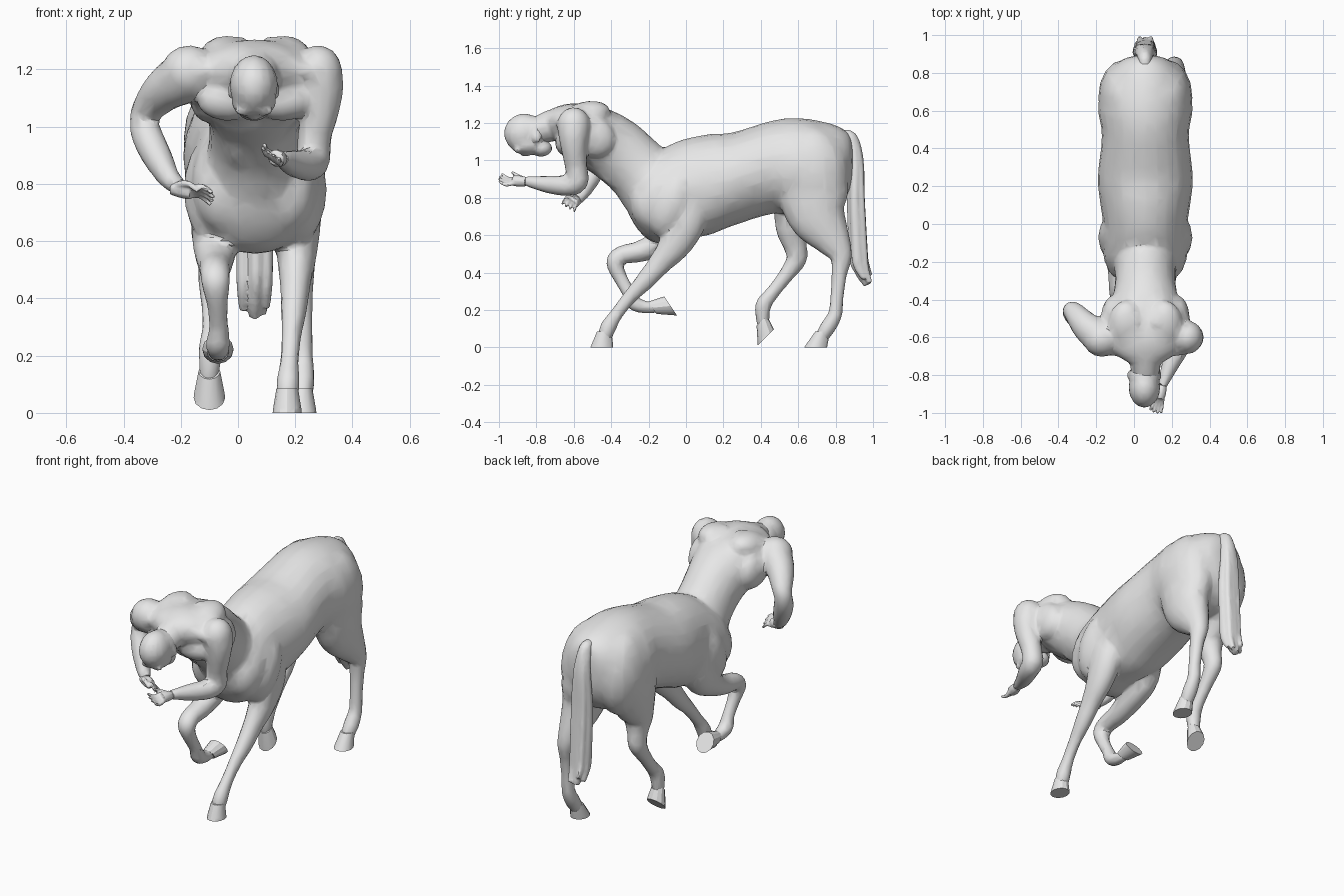
import bpy, bmesh, math
from mathutils import Vector, Matrix

cube = bpy.data.objects.get("Cube")
if cube:
    bpy.data.objects.remove(cube)

stone = bpy.data.materials.new("stone grey")
stone.use_nodes = True
GREY = (0.8, 0.8, 0.8, 1)
stone.diffuse_color = GREY
stone.node_tree.nodes["Principled BSDF"].inputs["Base Color"].default_value = GREY
MID = 0.06  # centre plane of the body


def smooth_path(pts, steps):
    """Catmull-Rom through (x, y, z, radius_a, radius_b) points."""
    out = []
    for i in range(len(pts) - 1):
        a, b = pts[max(i - 1, 0)], pts[i]
        c, d = pts[i + 1], pts[min(i + 2, len(pts) - 1)]
        for s in range(steps):
            t = s / steps
            out.append([0.5 * (2 * q + (r - p) * t + (2 * p - 5 * q + 4 * r - w) * t * t
                               + (3 * q - p - 3 * r + w) * t ** 3)
                        for p, q, r, w in zip(a, b, c, d)])
    return out + [list(pts[-1])]


def loft(bm, pts, sides=16, steps=4, axis=None):
    """Closed tube of elliptical rings; radius_a lies along x where possible."""
    pts = [p if len(p) == 5 else (*p, p[3]) for p in pts]
    path = smooth_path(pts, steps)
    rings = []
    for i, p in enumerate(path):
        nxt, prv = path[min(i + 1, len(path) - 1)], path[max(i - 1, 0)]
        t = Vector(axis) if axis else Vector(nxt[:3]) - Vector(prv[:3])
        t.normalize()
        ref = Vector((1, 0, 0)) if abs(t.x) < 0.9 else Vector((0, 1, 0))
        a = (ref - t * ref.dot(t)).normalized()
        b = t.cross(a)
        rings.append([bm.verts.new(Vector(p[:3]) + a * max(p[3], .002) * math.cos(u)
                                   + b * max(p[4], .002) * math.sin(u))
                      for u in (2 * math.pi * k / sides for k in range(sides))])
    for r, s in zip(rings, rings[1:]):
        for k in range(sides):
            n = (k + 1) % sides
            bm.faces.new((r[k], r[n], s[n], s[k]))
    bm.faces.new(rings[0][::-1])
    bm.faces.new(rings[-1])


def ball(bm, loc, size, pitch=0, roll=0):
    m = (Matrix.Translation(loc) @ Matrix.Rotation(roll, 4, 'Y')
         @ Matrix.Rotation(pitch, 4, 'X') @ Matrix.Diagonal((*size, 1)))
    bmesh.ops.create_uvsphere(bm, u_segments=16, v_segments=10, radius=1, matrix=m)


def pair(bm, dx, y, z, size, pitch=0, roll=0):
    for s in (-1, 1):
        ball(bm, (MID + s * dx, y, z), size, pitch, roll * s)


def finish(bm, name, voxel=0, ratio=1.0, relax=3):
    """Make the object; a voxel size fuses overlapping pieces into one skin."""
    bmesh.ops.recalc_face_normals(bm, faces=bm.faces[:])
    me = bpy.data.meshes.new(name)
    bm.to_mesh(me)
    bm.free()
    ob = bpy.data.objects.new(name, me)
    bpy.context.collection.objects.link(ob)
    if voxel:
        mod = ob.modifiers.new("fuse", 'REMESH')
        mod.mode, mod.voxel_size = 'VOXEL', voxel
        mod = ob.modifiers.new("relax", 'SMOOTH')
        mod.factor, mod.iterations = 0.5, relax
        mod = ob.modifiers.new("facet", 'DECIMATE')
        mod.ratio = ratio
        deps = bpy.context.evaluated_depsgraph_get()
        ob.data = bpy.data.meshes.new_from_object(ob.evaluated_get(deps))
        ob.modifiers.clear()
    ob.data.materials.clear()
    ob.data.materials.append(stone)
    bpy.ops.object.select_all(action='DESELECT')
    ob.select_set(True)
    bpy.context.view_layer.objects.active = ob
    bpy.ops.object.shade_smooth_by_angle(angle=math.radians(30))


body = bmesh.new()

# Horse barrel, rump to breast
loft(body, [(MID, *p) for p in (
    (.89, 1.0, .06, .09), (.865, .985, .13, .165), (.78, .96, .21, .235), (.62, .96, .25, .265),
    (.47, .965, .23, .25), (.25, .9, .252, .25), (.12, .87, .24, .27), (-.02, .845, .22, .265),
    (-.12, .81, .222, .255), (-.2, .79, .215, .215), (-.265, .79, .165, .15), (-.31, .8, .08, .08))],
    24, 4, (0, -1, 0))
pair(body, .1, -.2, .76, (.11, .1, .14), .2)      # breast muscles
pair(body, .145, -.07, .78, (.105, .12, .2), -.4)  # shoulders
pair(body, .115, .67, .93, (.135, .2, .25))       # haunches

# Human torso bending forward, then the neck
loft(body, [(MID, *p) for p in (
    (.03, .76, .13, .15), (-.13, .83, .18, .2), (-.26, .955, .16, .175), (-.38, 1.06, .17, .175),
    (-.5, 1.13, .21, .165), (-.6, 1.18, .22, .13), (-.68, 1.19, .17, .1), (-.73, 1.18, .09, .07))], 24)
loft(body, [(MID, -.62, 1.21, .095), (MID, -.72, 1.185, .085), (MID, -.82, 1.15, .072)])
pair(body, .1, -.54, 1.235, (.1, .14, .078), .25)    # shoulder blades
pair(body, .05, -.37, 1.185, (.036, .22, .036), -.65)  # back columns
pair(body, .165, -.5, 1.13, (.07, .13, .11), -.6)    # flanks
pair(body, .095, -.64, 1.09, (.11, .06, .07), .3)    # chest
pair(body, .14, -.67, 1.2, (.11, .03, .03), 0, .1)   # collarbones
pair(body, .05, -.43, .93, (.05, .1, .035), -.85)    # belly

# Arms: one folded back and down, one bent forward
loft(body, [(-.15, -.6, 1.19, .09), (-.19, -.59, 1.17, .092), (-.255, -.54, 1.13, .077),
            (-.31, -.475, 1.07, .058), (-.328, -.46, 1.03, .05), (-.318, -.48, .97, .055),
            (-.28, -.52, .89, .052), (-.24, -.56, .82, .039), (-.205, -.585, .79, .031)])
loft(body, [(.24, -.6, 1.21, .08), (.283, -.6, 1.16, .086), (.287, -.6, 1.07, .07),
            (.268, -.588, .97, .06), (.262, -.583, .885, .06), (.24, -.65, .866, .056),
            (.19, -.75, .873, .045), (.16, -.83, .885, .031), (.148, -.86, .89, .027)])
ball(body, (-.17, -.61, 1.19), (.1, .095, .095))
ball(body, (.28, -.6, 1.185), (.087, .09, .1))

# Legs: front planted, front raised, rear planted, rear stepping
loft(body, [(.19, .0, .85, .09, .14), (.205, .0, .68, .085, .11), (.205, -.06, .55, .07, .088),
            (.2, -.14, .45, .054, .062), (.195, -.215, .36, .046, .051), (.187, -.3, .27, .035, .038),
            (.18, -.37, .18, .033, .035), (.175, -.415, .11, .041, .043), (.172, -.435, .05, .038, .038)])
loft(body, [(-.07, .0, .82, .09, .14), (-.08, -.02, .66, .085, .11), (-.08, -.12, .57, .075, .075),
            (-.08, -.24, .515, .06, .058), (-.08, -.34, .495, .053, .05), (-.078, -.38, .455, .051, .047),
            (-.072, -.355, .38, .037, .038), (-.067, -.31, .3, .034, .035), (-.07, -.28, .24, .043, .041),
            (-.07, -.22, .215, .036, .034), (-.07, -.15, .215, .03, .03)])
loft(body, [(.16, .66, 1.0, .08, .1), (.175, .675, .87, .12, .19), (.19, .7, .71, .105, .16),
            (.203, .78, .58, .076, .102), (.215, .828, .49, .053, .062), (.222, .82, .4, .04, .043),
            (.226, .808, .28, .035, .036), (.226, .798, .18, .038, .038), (.225, .76, .11, .043, .042),
            (.222, .72, .05, .036, .036)])
loft(body, [(-.06, .64, 1.0, .08, .1), (-.065, .63, .88, .12, .19), (-.075, .6, .74, .105, .145),
            (-.08, .57, .63, .08, .092), (-.085, .585, .54, .056, .063), (-.09, .59, .47, .05, .055),
            (-.09, .53, .38, .039, .04), (-.09, .46, .29, .036, .037), (-.095, .415, .23, .043, .043),
            (-.1, .41, .16, .037, .037), (-.1, .415, .1, .03, .03)])
finish(body, "body", .011, .08, 6)

# Hooves: top centre, sole centre, direction of the sole, half width
for name, top, sole, axis, wide in (
        ("front_left_hoof", (.172, -.437, .085), (.172, -.45, 0), (0, 0, -1), .051),
        ("front_right_hoof", (-.07, -.18, .212), (-.07, -.082, .222), (0, .83, .55), .055),
        ("rear_left_hoof", (.222, .73, .085), (.222, .693, 0), (0, 0, -1), .052),
        ("rear_right_hoof", (-.1, .405, .145), (-.1, .427, .053), (0, .7, -.7), .055)):
    bm = bmesh.new()
    mid = [a * .2 + b * .8 for a, b in zip(top, sole)]
    loft(bm, [(*top, .038, .039), (*mid, wide * .96, .057), (*sole, wide, .061)], 12, 1, axis)
    finish(bm, name)

# Head bowed with the face turned down
head = bmesh.new()
ball(head, (.055, -.865, 1.145), (.084, .108, .105))
ball(head, (.055, -.81, 1.155), (.083, .09, .085))        # back of the skull
ball(head, (.055, -.85, 1.09), (.078, .098, .062), -.1)   # cheeks
ball(head, (.055, -.775, 1.065), (.06, .06, .045))        # jaw and beard
ball(head, (.055, -.85, 1.04), (.018, .035, .018), .3)    # nose
for s in (-1, 1):
    ball(head, (.055 + s * .032, -.9, 1.055), (.035, .018, .016))      # brows
    ball(head, (.055 + s * .08, -.80, 1.125), (.01, .024, .03), .5)    # ears
finish(head, "head", .008, .15, 3)


def hand(name, wrist, forward, across, curl, size):
    """Palm, four fanned fingers and a thumb."""
    w, f, a, c = (Vector(v) for v in (wrist, forward, across, curl))
    f, a = f.normalized() * size, a.normalized() * size
    bm = bmesh.new()
    loft(bm, [(*(w - f * .02), .026), (*(w + f * .02), .031), (*(w + f * .05), .028)], 10)
    for k in range(4):
        side = a * (k - 1.5)
        base = w + f * .04 + side * .014
        tip = base + f * (.085 - .006 * abs(k - 1.5)) + side * .009
        loft(bm, [(*base, .0115), (*(base.lerp(tip, .55) - c * .008), .0105),
                  (*(tip + c * .012), .007)], 8, 3)
    t = w + a * .022
    loft(bm, [(*t, .014), (*(t + f * .03 + a * .02), .012), (*(t + f * .065 + a * .02 + c * .02), .008)], 8, 3)
    finish(bm, name, .0055, .35, 1)


hand("left_hand", (.144, -.875, .888), (-.25, -1, .08), (-.8, .2, .55), (0, 0, 1), 1.05)
hand("right_hand", (-.21, -.588, .783), (1, -.35, -.2), (.1, -.8, .5), (0, 0, -1), 1.1)

# Tail: a core with hanging locks that end at different heights
tail = bmesh.new()
for dx, dy, end, r in ((0, 0, 1, 1), (-.04, -.014, .97, .7), (.04, -.018, .96, .7),
                       (-.028, .014, .94, .6), (.03, .012, .985, .65), (.005, -.032, .95, .75)):
    pts = []
    for i, (y, z, ra, rb) in enumerate((
            (.82, 1.13, .03, .03), (.882, 1.122, .034, .034), (.917, 1.0, .036, .034),
            (.92, .78, .036, .038), (.93, .54, .036, .042), (.938, .42, .033, .042),
            (.972, .335, .02, .022))):
        k = min(1, i / 3)
        pts.append((.058 + dx * k, y + dy * k, 1.13 - (1.13 - z) * end, ra * r, rb * r))
    loft(tail, pts, 10)
finish(tail, "tail", .008, .2, 1)
